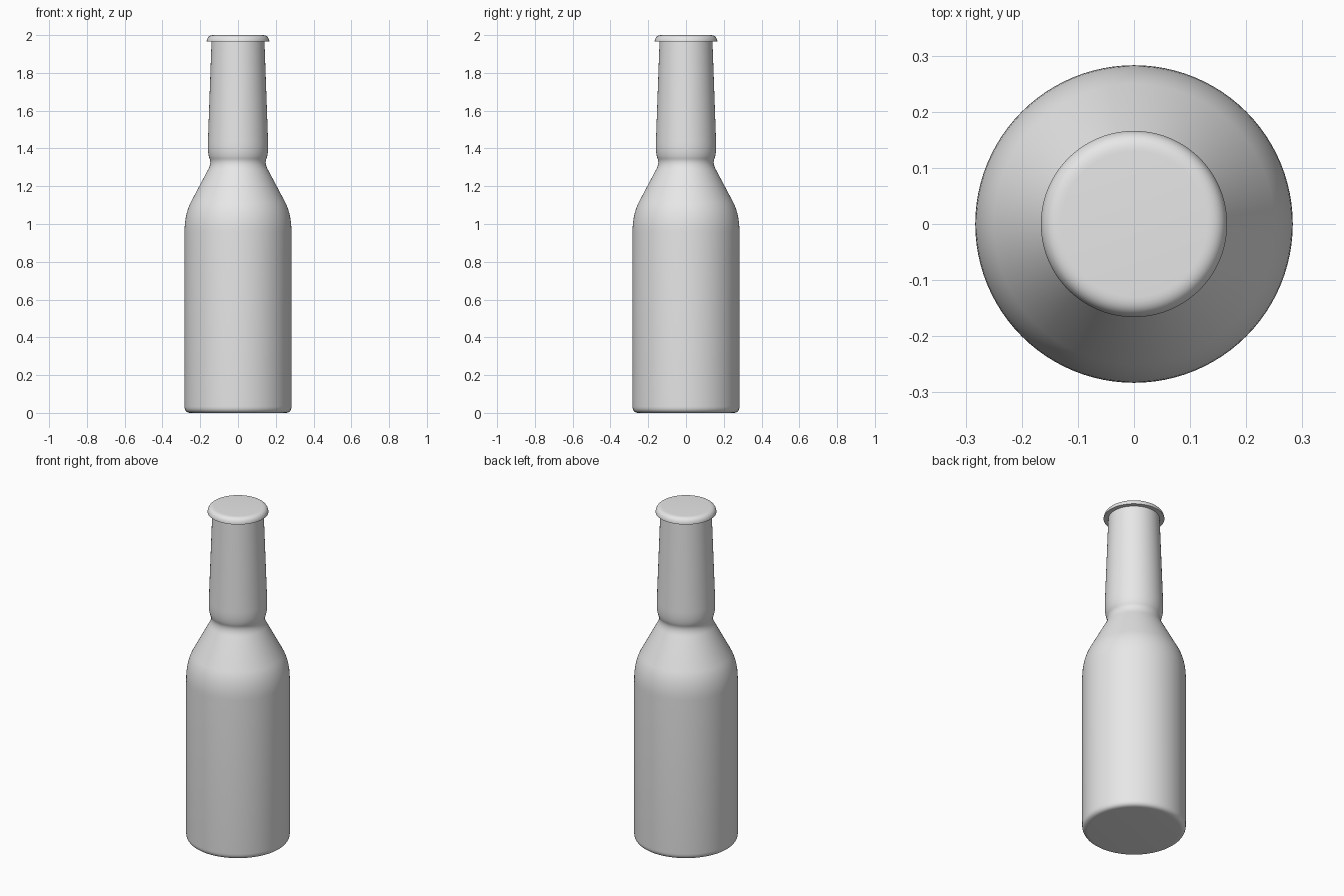
import bpy
import bmesh
import math
from mathutils import Vector

cube = bpy.data.objects.get("Cube")
if cube:
    bpy.data.objects.remove(cube, do_unlink=True)

SEGMENTS = 96

glass = bpy.data.materials.new("light grey")
glass.use_nodes = True
grey = (0.8, 0.8, 0.8, 1)
glass.diffuse_color = grey
glass.node_tree.nodes["Principled BSDF"].inputs["Base Color"].default_value = grey


def bend(start, control, end, steps=8):
    """Rounded corner between two (radius, height) points."""
    a, b, c = Vector(start), Vector(control), Vector(end)
    return [a.lerp(b, i / steps).lerp(b.lerp(c, i / steps), i / steps)
            for i in range(steps + 1)]


def lathe(name, profile):
    """Spin a (radius, height) profile about z and cap its open ends."""
    bm = bmesh.new()
    rings = []
    for r, z in profile:
        rings.append([bm.verts.new((r * math.cos(t), r * math.sin(t), z))
                      for t in (math.tau * i / SEGMENTS for i in range(SEGMENTS))])
    for low, high in zip(rings, rings[1:]):
        for i in range(SEGMENTS):
            j = (i + 1) % SEGMENTS
            bm.faces.new((low[i], low[j], high[j], high[i]))
    bm.faces.new(rings[0][::-1])
    bm.faces.new(rings[-1])
    bmesh.ops.recalc_face_normals(bm, faces=bm.faces)
    mesh = bpy.data.meshes.new(name)
    bm.to_mesh(mesh)
    bm.free()
    mesh.materials.append(glass)
    obj = bpy.data.objects.new(name, mesh)
    bpy.context.collection.objects.link(obj)
    bpy.ops.object.select_all(action="DESELECT")
    obj.select_set(True)
    bpy.context.view_layer.objects.active = obj
    bpy.ops.object.shade_smooth_by_angle(angle=math.radians(35))
    return obj


# Bottle: rounded foot, straight body, sloping shoulder, pinch, bulged neck
lathe("bottle", [
    *bend((0.25, 0), (0.283, 0), (0.283, 0.035)),
    *bend((0.283, 0.96), (0.283, 1.05), (0.25, 1.115)),
    *bend((0.16, 1.285), (0.14, 1.32), (0.15, 1.345)),
    *bend((0.152, 1.35), (0.162, 1.38), (0.159, 1.44)),
    (0.14, 1.97),
])

# Cap: flat underside, rounded rim, flat top
lathe("cap", [
    (0.135, 1.965),
    (0.166, 1.965),
    *bend((0.166, 1.968), (0.162, 2), (0.13, 2)),
])
